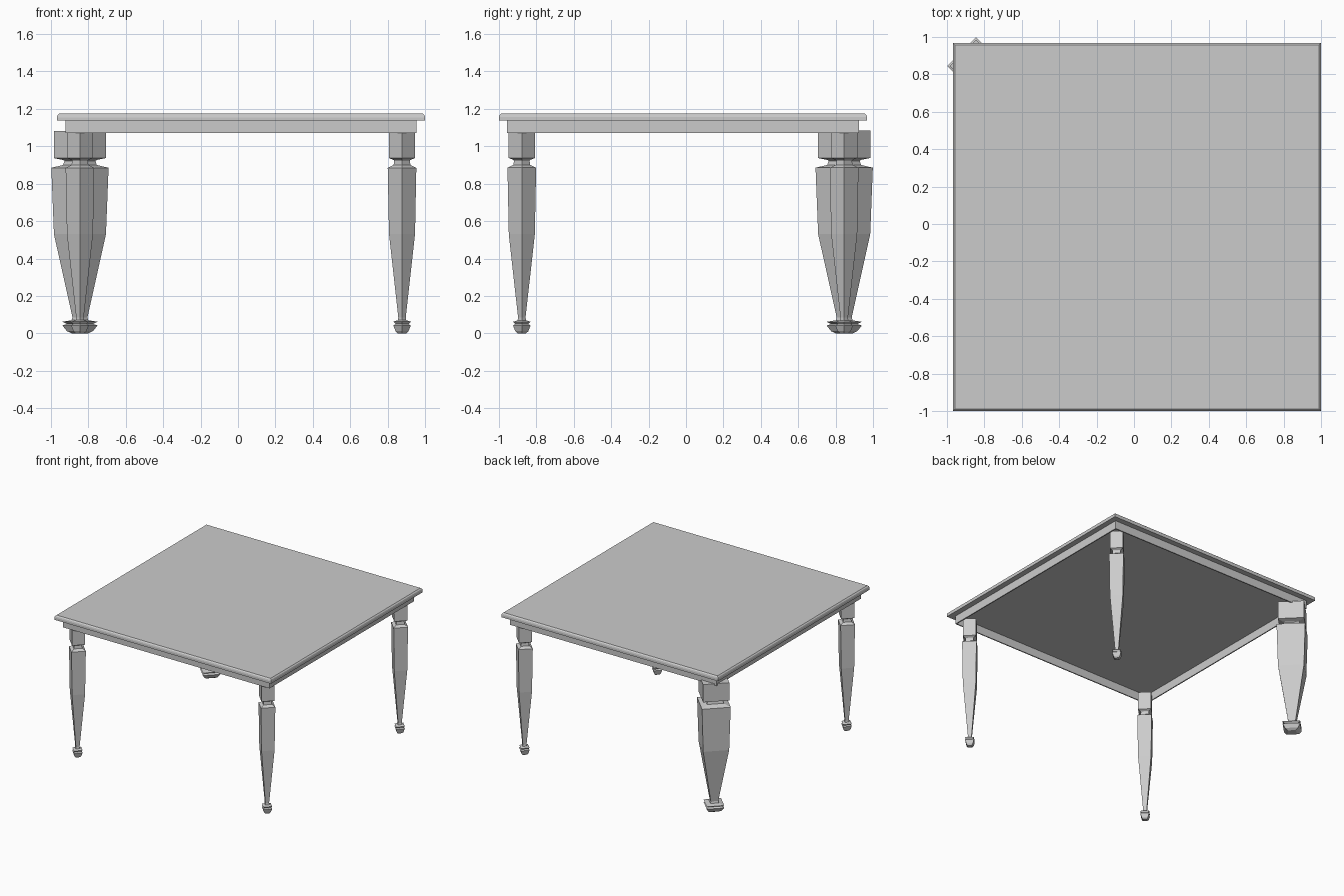
import bpy
import bmesh
from math import cos, sin, pi

cube = bpy.data.objects.get("Cube")
if cube:
    bpy.data.objects.remove(cube, do_unlink=True)

grey = bpy.data.materials.new("plain_grey")
grey.use_nodes = True
grey.diffuse_color = (0.6, 0.6, 0.6, 1)
grey.node_tree.nodes["Principled BSDF"].inputs["Base Color"].default_value = (0.6, 0.6, 0.6, 1)

CX, CY = 0.016, -0.016    # middle of the table top
LEG = 0.861               # leg offset from that middle


def loft(name, rings, sides=4, turn=0.0, caps=(True, True), location=(0, 0, 0)):
    """Stack regular polygon rings given as (radius, height) and skin them."""
    bm = bmesh.new()
    loops = []
    for r, z in rings:
        angles = [turn + 2 * pi * i / sides for i in range(sides)]
        loops.append([bm.verts.new((r * cos(a), r * sin(a), z)) for a in angles])
    for low, high in zip(loops, loops[1:]):
        for i in range(sides):
            j = (i + 1) % sides
            bm.faces.new((low[i], low[j], high[j], high[i]))
    if caps[0]:
        bm.faces.new(loops[0][::-1])
    if caps[1]:
        bm.faces.new(loops[-1])
    mesh = bpy.data.meshes.new(name)
    bm.to_mesh(mesh)
    bm.free()
    mesh.materials.append(grey)
    obj = bpy.data.objects.new(name, mesh)
    obj.location = location
    bpy.context.collection.objects.link(obj)
    return obj


def square(half):
    """Corner radius of a square with the given half side."""
    return half * 2 ** 0.5


# Table top with a softened upper edge
edge = [(0.984, 1.137), (0.984, 1.155), (0.981, 1.166), (0.972, 1.174)]
loft("table_top", [(square(h), z) for h, z in edge], turn=pi / 4, location=(CX, CY, 0))

# Hollow apron under the top: outer wall, thin rim, inner wall
wall = [(0.93, 1.138), (0.93, 1.07), (0.939, 1.07), (0.939, 1.138)]
loft("apron", [(square(h), z) for h, z in wall], turn=pi / 4,
     caps=(False, False), location=(CX, CY, 0))

# Square legs set diagonally; the back right one is twice as thick
profile = [(0.045, 0.0), (0.07, 0.012), (0.094, 0.042), (0.07, 0.05), (0.094, 0.062),
           (0.045, 0.07), (0.04, 0.085), (0.139, 0.53), (0.153, 0.885), (0.09, 0.9),
           (0.083, 0.922), (0.09, 0.927), (0.14, 0.937), (0.14, 1.083)]
for side, sx in (("left", 1), ("right", -1)):
    for end, sy in (("front", -1), ("back", 1)):
        thick = 1.0 if (side, end) == ("right", "back") else 0.5
        loft(f"{end}_{side}_leg", [(r * thick, z) for r, z in profile],
             location=(CX + sx * LEG, CY + sy * LEG, 0))
